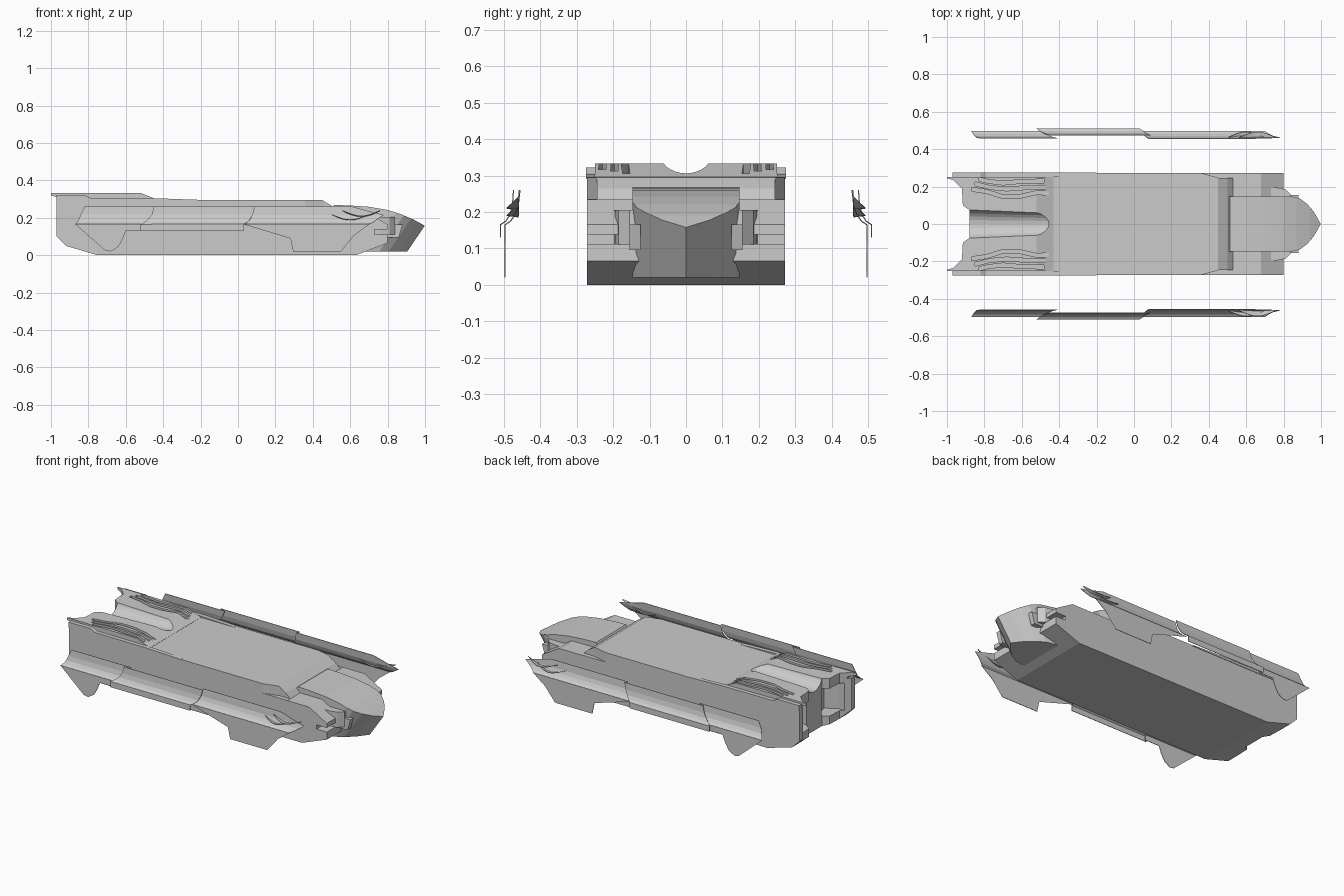
import bpy, bmesh, math
from mathutils import Vector

if "Cube" in bpy.data.objects:
    bpy.data.objects.remove(bpy.data.objects["Cube"])


def finish(name, bm):
    bmesh.ops.recalc_face_normals(bm, faces=bm.faces)
    me = bpy.data.meshes.new(name)
    bm.to_mesh(me)
    bm.free()
    ob = bpy.data.objects.new(name, me)
    bpy.context.collection.objects.link(ob)
    return ob


def prism(name, pts, axis, lo, hi, lean=0.0):
    """Extrude a 2D outline: axis 'y' takes (x,z), axis 'z' takes (x,y)."""
    bm = bmesh.new()

    def place(p, t):
        if axis == 'y':
            return (p[0], t, p[1])
        return (p[0] + lean * (t - 0.16), p[1], t)
    a = [bm.verts.new(place(p, lo)) for p in pts]
    b = [bm.verts.new(place(p, hi)) for p in pts]
    n = len(pts)
    bm.faces.new(a)
    bm.faces.new(b[::-1])
    for i in range(n):
        j = (i + 1) % n
        bm.faces.new((a[i], b[i], b[j], a[j]))
    return finish(name, bm)


def combine(ob, other, op):
    m = ob.modifiers.new(op, 'BOOLEAN')
    m.operation, m.solver, m.object = op, 'EXACT', other
    bpy.context.view_layer.objects.active = ob
    bpy.ops.object.modifier_apply(modifier=m.name)
    bpy.data.objects.remove(other)


def mirror_y(ob):
    m = ob.modifiers.new("mirror", 'MIRROR')
    m.use_axis = (False, True, False)


def flip(pts):
    return [(x, -y) for x, y in pts]


# main hull: side profile with rear chamfer, front ramp and front slot
hull = prism("hull", [(-.97, .295), (-.97, .1), (-.92, .05), (-.75, 0), (.63, 0),
                      (.8, .065), (.8, .112), (.73, .112), (.73, .138), (.8, .138),
                      (.8, .165), (.68, .235), (.53, .235), (.5, .265), (.45, .295)],
             'y', -.272, .272)

# raised rear deck with overhanging tail corners
deck = prism("deck", [(-1, .333), (-.52, .333), (-.43, .296), (-.43, .28),
                      (-.95, .28), (-.95, .305), (-1, .32)], 'y', -.25, .25)
combine(hull, deck, 'UNION')

# tail cut: inset stern between the two corners
half = [(-1.1, .245), (-1, .245), (-.965, .235), (-.92, .19), (-.915, .1), (-.88, .075)]
cut = prism("tail_cut", half + flip(half)[::-1], 'z', -.1, .5)
combine(hull, cut, 'DIFFERENCE')
for s in (1, -1):
    # stern pockets
    p = [(-1, .09 * s), (-.85, .07 * s), (-.83, .17 * s), (-.9, .21 * s), (-1, .21 * s)]
    combine(hull, prism("pocket_cut", p, 'z', .1, .27), 'DIFFERENCE')
    # bevelled front corners of the upper hull
    p = [(.35, .275 * s), (.46, .245 * s), (.53, .245 * s), (.53, .31 * s), (.35, .31 * s)]
    combine(hull, prism("corner_cut", p, 'z', .236, .4), 'DIFFERENCE')

# tapered round channel along the centre of the rear deck
bm = bmesh.new()
rings = []
for x, r in ((-1.05, .088), (-.5, .066), (-.455, .055), (-.43, .03)):
    rings.append([bm.verts.new((x, r * math.cos(2 * math.pi * i / 24),
                                .361 + r * math.sin(2 * math.pi * i / 24))) for i in range(24)])
for a, b in zip(rings, rings[1:]):
    for i in range(24):
        j = (i + 1) % 24
        bm.faces.new((a[i], a[j], b[j], b[i]))
bm.faces.new(rings[0])
bm.faces.new(rings[-1])
combine(hull, finish("channel_cut", bm), 'DIFFERENCE')

# S-shaped grooves on both sides of the channel
grooves = [[(-.83, .24), (-.78, .228), (-.7, .219), (-.6, .228), (-.48, .23)],
           [(-.85, .215), (-.77, .195), (-.68, .187), (-.58, .194), (-.47, .197)],
           [(-.87, .186), (-.79, .174), (-.7, .146), (-.61, .148), (-.52, .168), (-.42, .162)]]
for g in grooves:
    for s in (1, -1):
        band = [(x, s * (y + .010)) for x, y in g] + [(x, s * (y - .010)) for x, y in g[::-1]]
        combine(hull, prism("groove_cut", band, 'z', .306, .4), 'DIFFERENCE')

# long tapering rails on the hull edges
rail = prism("deck_edge_rail", [(-.97, .29), (-.97, .322), (-.82, .322), (-.79, .306),
                                (-.43, .304), (-.2, .296), (-.2, .29)], 'y', .25, .275)
mirror_y(rail)

# nose: raked pointed plan intersected with a curved side profile
half = [(.44, .147), (.8, .147), (.85, .137), (.9, .108), (.95, .065)]
nose = prism("nose", half + [(1, 0)] + flip(half)[::-1], 'z', 0, .3, lean=.68)
side = prism("nose_side", [(.48, .02), (1.2, .02), (1.2, .06), (1.0, .157), (.94, .19),
                           (.87, .22), (.8, .242), (.7, .259), (.6, .266), (.48, .27)],
             'y', -.4, .4)
combine(nose, side, 'INTERSECT')

# cheek fairings and intake lips beside the nose
cheek = prism("nose_cheek", [(.62, .13), (.62, .2), (.76, .195), (.81, .185), (.84, .155),
                             (.84, .13)], 'z', .11, .205)
mirror_y(cheek)
lip = prism("intake_lip", [(.68, .095), (.86, .095), (.88, .165), (.68, .165)], 'y', .125, .155)
mirror_y(lip)


def panel(name, rows, skirt=None):
    """Thin side panel: rows of (y, z, x_start, x_end) plus a flat lower skirt."""
    bm = bmesh.new()
    cols = 8
    grid = [[bm.verts.new((a + (b - a) * i / cols, y, z)) for i in range(cols + 1)]
            for y, z, a, b in rows]
    for r, q in zip(grid, grid[1:]):
        for i in range(cols):
            bm.faces.new((r[i], r[i + 1], q[i + 1], q[i]))
    if skirt:
        f = bm.faces.new([bm.verts.new((x, rows[0][0], z)) for x, z in skirt])
        bmesh.ops.triangulate(bm, faces=[f])
    ob = finish(name, bm)
    m = ob.modifiers.new("thickness", 'SOLIDIFY')
    m.thickness, m.offset = .003, 0
    mirror_y(ob)
    return ob


# three overlapping floating side panels
panel("rear_side_panel",
      [(.497, .165, -.87, -.5), (.482, .175, -.86, -.47), (.47, .192, -.85, -.45),
       (.462, .22, -.84, -.43), (.458, .26, -.82, -.41)],
      [(-.87, .165), (-.8, .145), (-.765, .11), (-.75, .06), (-.71, .025), (-.68, .02),
       (-.64, .045), (-.615, .09), (-.6, .13), (-.5, .13), (-.5, .165)])
panel("middle_side_panel",
      [(.51, .13, -.52, .03), (.51, .165, -.52, .03), (.495, .175, -.5, .05),
       (.484, .192, -.48, .065), (.477, .22, -.46, .08), (.474, .26, -.45, .09)])
panel("front_side_panel",
      [(.497, .165, .03, .7), (.482, .175, .045, .72), (.47, .192, .06, .745),
       (.461, .215, .07, .78), (.459, .235, .075, .70), (.456, .26, .08, .61)],
      [(.03, .165), (.19, .155), (.25, .13), (.28, .09), (.295, .02), (.55, .02),
       (.575, .06), (.62, .105), (.67, .145), (.7, .165)])

# swept blades on the front panels
for k, (x0, z0) in enumerate(((.5, .215), (.56, .235))):
    bm = bmesh.new()
    prev = None
    for i in range(9):
        t = i / 8
        w = .03 * math.sin(math.pi * t)
        x = x0 + .2 * t
        z = z0 - .03 * math.sin(math.pi * t)
        cur = [bm.verts.new((x, .46, z)), bm.verts.new((x, .463 + w, z + .004))]
        if prev:
            bm.faces.new((prev[0], prev[1], cur[1], cur[0]))
        prev = cur
    blade = finish("panel_blade_%d" % (k + 1), bm)
    blade.modifiers.new("thickness", 'SOLIDIFY').thickness = .003
    mirror_y(blade)
